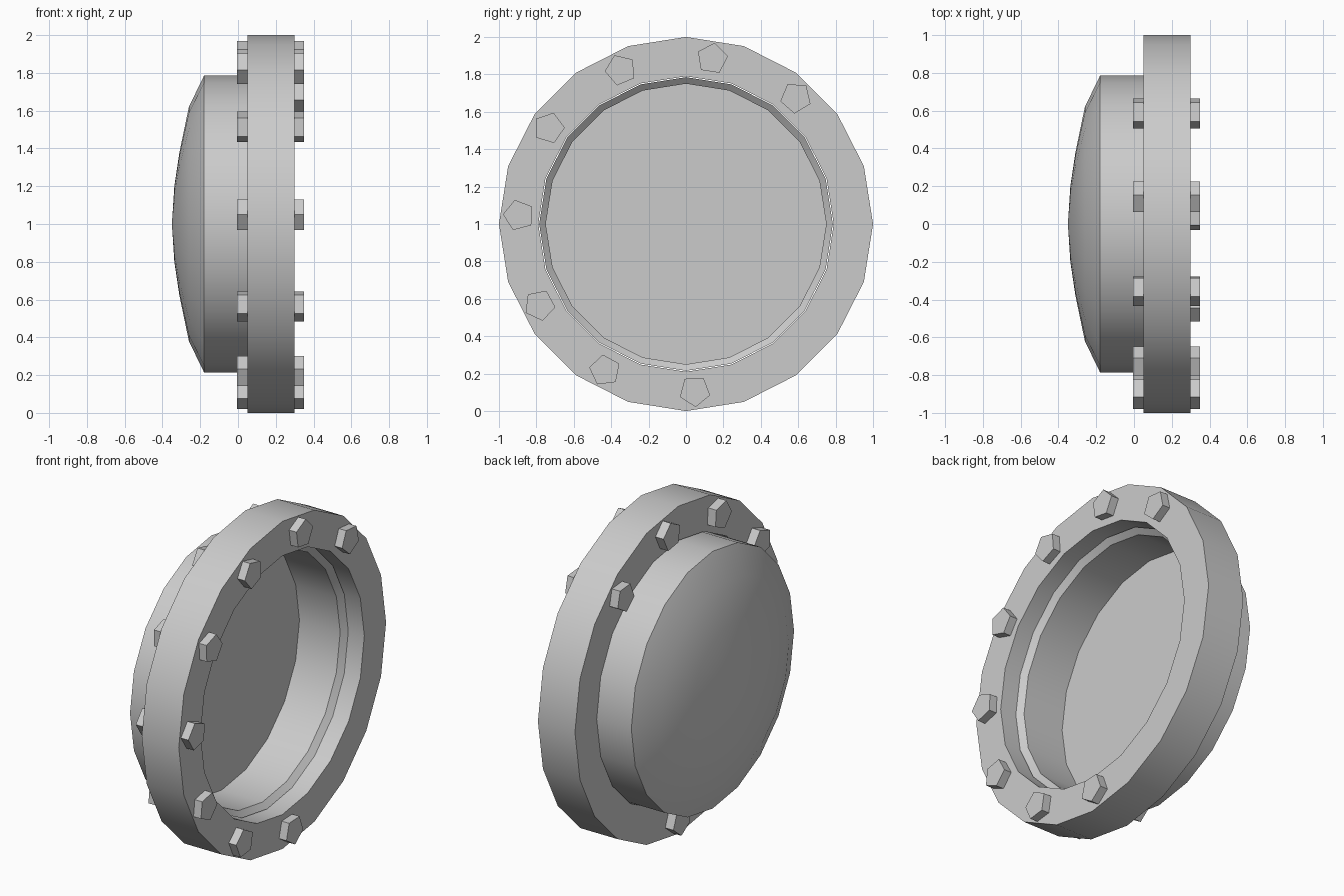
import bpy, bmesh, math
from math import cos, sin, radians, pi

if "Cube" in bpy.data.objects:
    bpy.data.objects.remove(bpy.data.objects["Cube"])

SIDES = 20


def make_object(name, bm, smooth_angle=None):
    bmesh.ops.remove_doubles(bm, verts=bm.verts, dist=1e-5)
    bmesh.ops.recalc_face_normals(bm, faces=bm.faces)
    mesh = bpy.data.meshes.new(name)
    bm.to_mesh(mesh)
    bm.free()
    obj = bpy.data.objects.new(name, mesh)
    bpy.context.collection.objects.link(obj)
    if smooth_angle:
        bpy.ops.object.select_all(action='DESELECT')
        obj.select_set(True)
        bpy.context.view_layer.objects.active = obj
        bpy.ops.object.shade_smooth_by_angle(angle=radians(smooth_angle))
    return obj


def lathe(name, profile, closed, smooth_angle):
    """Revolve (x, radius) points about the x axis through z = 1."""
    bm = bmesh.new()
    rings = []
    for x, r in profile:
        if r == 0:
            rings.append([bm.verts.new((x, 0, 1))] * SIDES)
        else:
            rings.append([bm.verts.new((x, r * cos(2 * pi * i / SIDES),
                                        1 + r * sin(2 * pi * i / SIDES)))
                          for i in range(SIDES)])
    pairs = list(zip(rings, rings[1:]))
    if closed:
        pairs.append((rings[-1], rings[0]))
    for a, b in pairs:
        for i in range(SIDES):
            j = (i + 1) % SIDES
            bm.faces.new(dict.fromkeys((a[i], a[j], b[j], b[i])))
    return make_object(name, bm, smooth_angle)


# Heavy outer flange
lathe("flange", [(0.05, 1), (0.30, 1), (0.30, 0.79), (0.05, 0.79)], True, 30)

# Bulging cap with a chamfered rim and a flat recess floor
lathe("domed_cap", [(-0.35, 0), (-0.337, 0.2), (-0.31, 0.38), (-0.26, 0.62),
                    (-0.18, 0.785), (0.195, 0.785), (0.165, 0.75),
                    (-0.11, 0.75), (-0.11, 0)], False, 30)

# Five-sided bolts running through the flange, with a gap on one side
for n in range(8):
    a = radians(49 + 32 * n)
    cy, cz = 0.895 * cos(a), 1 + 0.895 * sin(a)
    bm = bmesh.new()
    ends = [[bm.verts.new((x, cy + 0.085 * cos(a + 2 * pi * k / 5),
                           cz + 0.085 * sin(a + 2 * pi * k / 5)))
             for k in range(5)] for x in (-0.005, 0.35)]
    for end in ends:
        bm.faces.new(end)
    for k in range(5):
        j = (k + 1) % 5
        bm.faces.new((ends[0][k], ends[0][j], ends[1][j], ends[1][k]))
    make_object(f"bolt_{n + 1}", bm)
